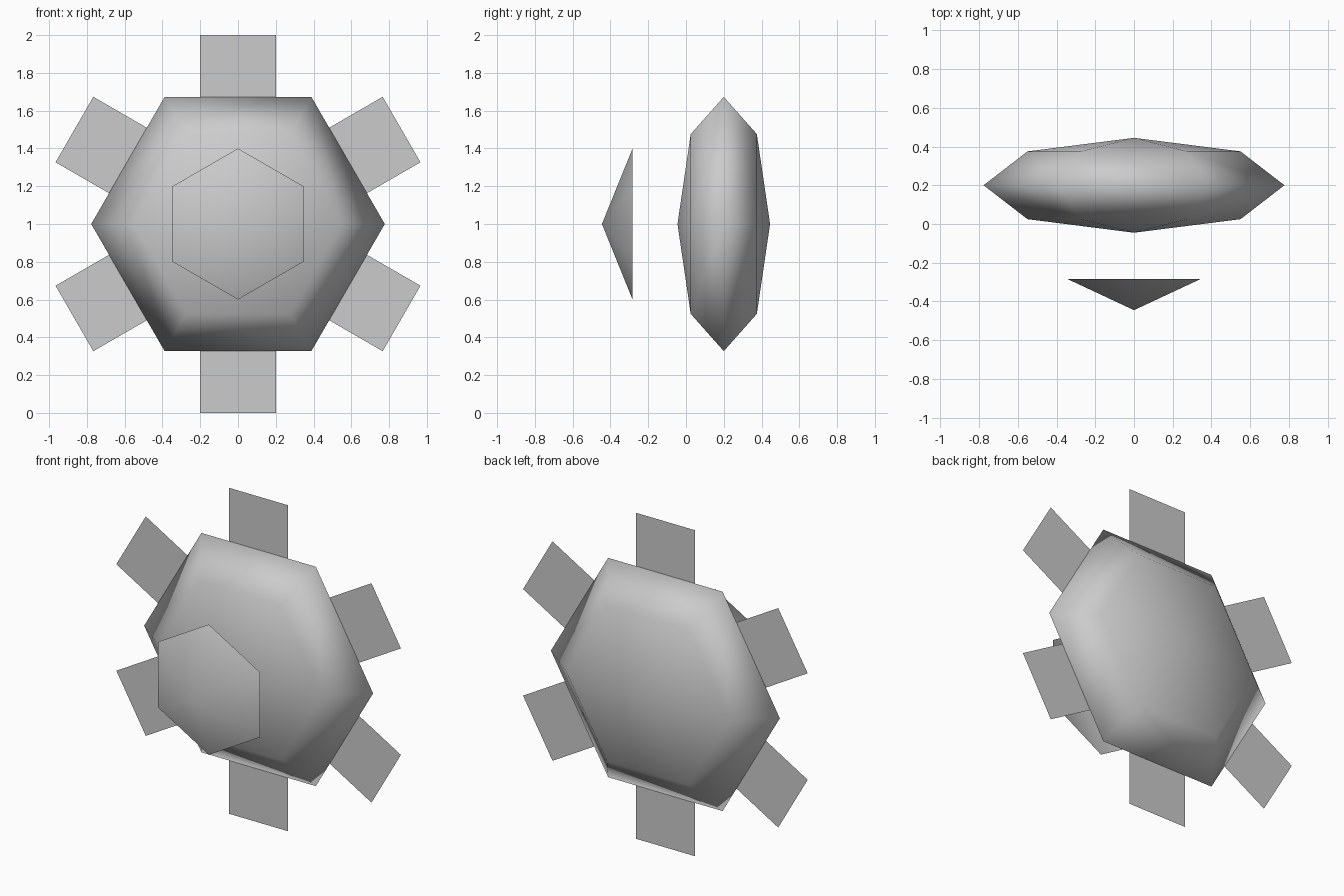
import bpy
import bmesh
from math import cos, sin, radians

SIDES = 6
BODY_Y = 0.2      # depth of the rim and the panels
MID_Z = 1.0       # height of the axis

if "Cube" in bpy.data.objects:
    bpy.data.objects.remove(bpy.data.objects["Cube"], do_unlink=True)

grey = bpy.data.materials.new("plain_grey")
grey.use_nodes = True
grey.diffuse_color = (0.6, 0.6, 0.6, 1)
grey.node_tree.nodes["Principled BSDF"].inputs["Base Color"].default_value = (0.6, 0.6, 0.6, 1)


def finish(name, bm, smooth):
    mesh = bpy.data.meshes.new(name)
    for face in bm.faces:
        face.smooth = smooth
    bm.to_mesh(mesh)
    bm.free()
    mesh.materials.append(grey)
    obj = bpy.data.objects.new(name, mesh)
    bpy.context.collection.objects.link(obj)
    return obj


def lathe(name, profile, phase):
    """Turn (radius, y) points around the front-to-back axis in six sides."""
    bm = bmesh.new()
    rings = []
    for radius, y in profile:
        if radius == 0:
            rings.append([bm.verts.new((0, y, MID_Z))] * SIDES)
        else:
            angles = [radians(phase + i * 360 / SIDES) for i in range(SIDES)]
            rings.append([bm.verts.new((radius * cos(a), y, MID_Z + radius * sin(a)))
                          for a in angles])
    for front, back in zip(rings, rings[1:]):
        for i in range(SIDES):
            j = (i + 1) % SIDES
            corners = [front[i], back[i], back[j], front[j]]
            bm.faces.new(list(dict.fromkeys(corners)))
    return finish(name, bm, True)


# Hexagonal hull with bevelled rim and shallow pointed caps
lathe("hull", [(0, BODY_Y - 0.245), (0.55, BODY_Y - 0.175), (0.777, BODY_Y),
               (0.55, BODY_Y + 0.175), (0, BODY_Y + 0.245)], 0)

# Open hexagonal dish floating in front, point forward
lathe("front_dish", [(0, -0.445), (0.4, -0.283)], 30)

# Flat panels radiating from the rim
for k in range(SIDES):
    a = radians(90 + k * 360 / SIDES)
    bm = bmesh.new()
    corners = [(0.55, 0.2), (0.55, -0.2), (1.0, -0.2), (1.0, 0.2)]
    bm.faces.new([bm.verts.new((r * cos(a) - t * sin(a), BODY_Y,
                                MID_Z + r * sin(a) + t * cos(a)))
                  for r, t in reversed(corners)])
    finish(f"panel_{k + 1}", bm, False)
